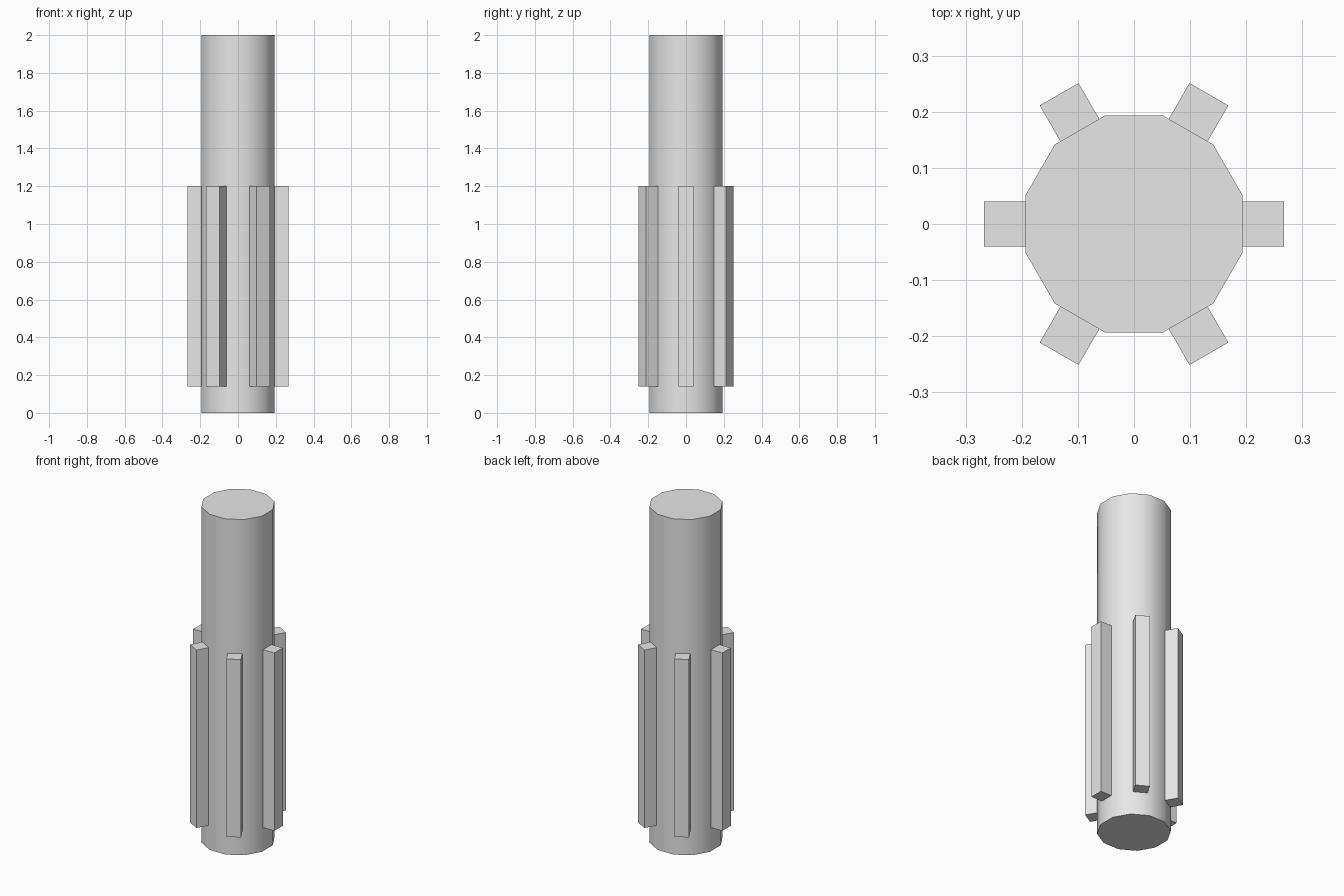
import bpy
import math

if "Cube" in bpy.data.objects:
    bpy.data.objects.remove(bpy.data.objects["Cube"], do_unlink=True)

SIDES = 12
RADIUS = 0.2
FLAT = RADIUS * math.cos(math.pi / SIDES)

grey = bpy.data.materials.new("light grey")
grey.use_nodes = True
grey.diffuse_color = (0.8, 0.8, 0.8, 1)
grey.node_tree.nodes["Principled BSDF"].inputs["Base Color"].default_value = (0.8, 0.8, 0.8, 1)

# Shaft: twelve-sided, with flats facing the axes and smooth sides
bpy.ops.mesh.primitive_cylinder_add(vertices=SIDES, radius=RADIUS, depth=2,
                                    location=(0, 0, 1),
                                    rotation=(0, 0, math.pi / SIDES))
shaft = bpy.context.object
shaft.name = "shaft"
shaft.data.materials.append(grey)
bpy.ops.object.shade_smooth_by_angle(angle=math.radians(40))

# Ribs: six flat-sided bars around the lower shaft
INNER, OUTER = FLAT - 0.01, 0.267
WIDTH, BOTTOM, TOP = 0.08, 0.14, 1.2
for i in range(6):
    angle = i * math.pi / 3
    middle = (INNER + OUTER) / 2
    bpy.ops.mesh.primitive_cube_add(
        size=1,
        location=(middle * math.cos(angle), middle * math.sin(angle), (BOTTOM + TOP) / 2),
        rotation=(0, 0, angle))
    rib = bpy.context.object
    rib.name = f"rib_{i + 1}"
    rib.scale = (OUTER - INNER, WIDTH, TOP - BOTTOM)
    rib.data.materials.append(grey)
